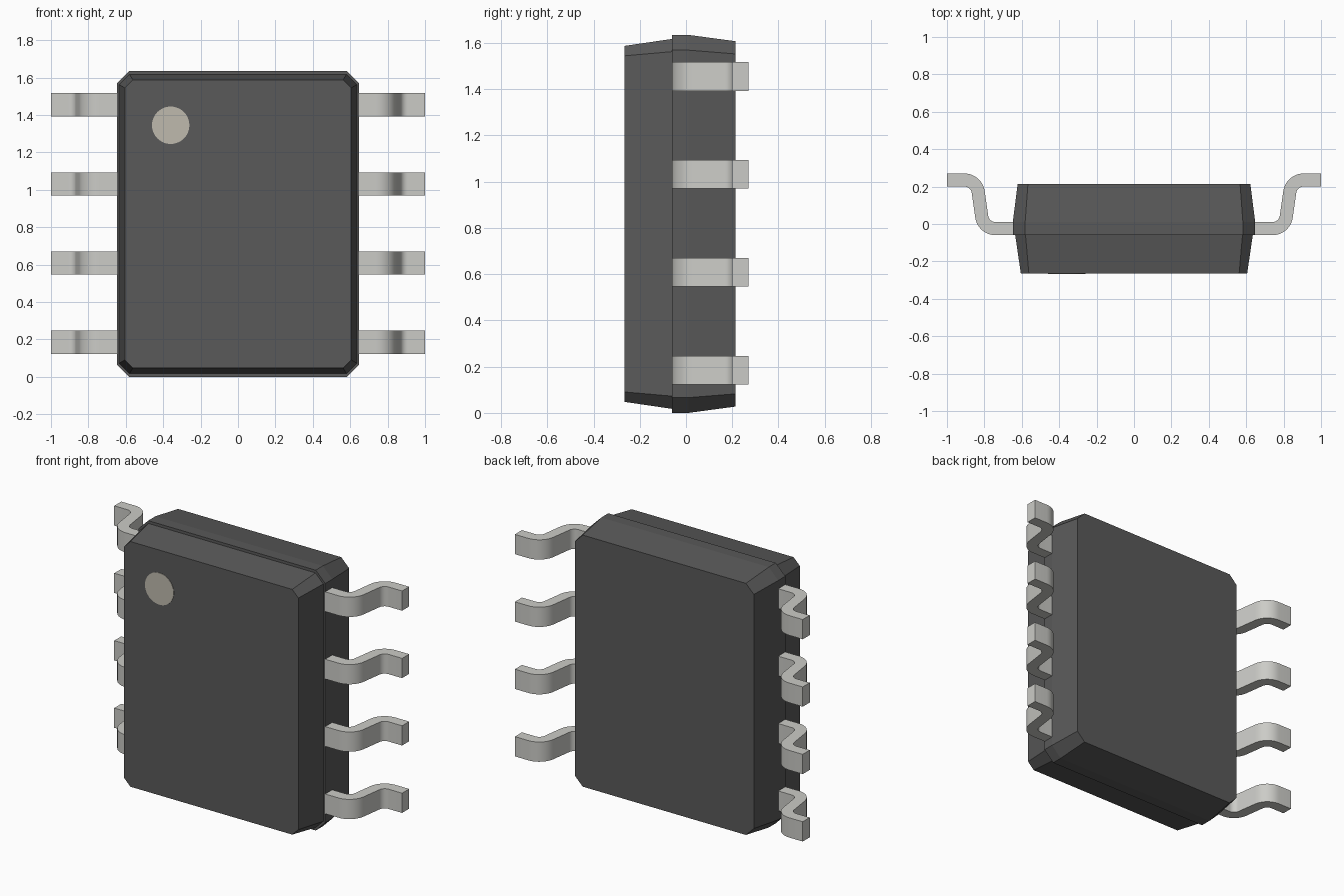
import bpy, bmesh, math
from mathutils import Vector

if "Cube" in bpy.data.objects:
    bpy.data.objects.remove(bpy.data.objects["Cube"])

MID_Z = 0.8175


def material(name, rgb):
    m = bpy.data.materials.new(name)
    m.diffuse_color = (*rgb, 1)
    m.use_nodes = True
    m.node_tree.nodes["Principled BSDF"].inputs["Base Color"].default_value = m.diffuse_color
    return m


DARK = material("dark_plastic", (0.10, 0.10, 0.10))
METAL = material("lead_metal", (0.60, 0.60, 0.57))
MARK = material("marker_grey", (0.52, 0.49, 0.42))


def finish(name, bm, mat):
    bmesh.ops.recalc_face_normals(bm, faces=bm.faces)
    mesh = bpy.data.meshes.new(name)
    bm.to_mesh(mesh)
    bm.free()
    mesh.materials.append(mat)
    ob = bpy.data.objects.new(name, mesh)
    bpy.context.collection.objects.link(ob)
    return ob


def loft(name, rings, mat):
    """Skin a list of closed point rings and cap both ends."""
    bm = bmesh.new()
    loops = [[bm.verts.new(p) for p in ring] for ring in rings]
    n = len(loops[0])
    for a, b in zip(loops, loops[1:]):
        for i in range(n):
            j = (i + 1) % n
            bm.faces.new((a[i], a[j], b[j], b[i]))
    bm.faces.new(loops[0])
    bm.faces.new(loops[-1])
    return finish(name, bm, mat)


def octagon(y, w, h, c):
    """Rectangle of half sizes w, h with corners cut by c."""
    pts = [(w, h - c), (w - c, h), (c - w, h), (-w, h - c),
           (-w, c - h), (c - w, -h), (w - c, -h), (w, c - h)]
    return [(x, y, z + MID_Z) for x, z in pts]


# Body halves: the back half is slightly larger, leaving a step at the seam
loft("body_front", [octagon(-0.265, 0.605, 0.77, 0.043),
                    octagon(-0.06, 0.635, 0.80, 0.055)], DARK)
loft("body_back", [octagon(-0.06, 0.648, 0.8175, 0.066),
                   octagon(0.01, 0.648, 0.8175, 0.066),
                   octagon(0.215, 0.622, 0.79, 0.055)], DARK)

# Lead path: straight, bend backwards, bend outwards, straight foot
TILT, R, T, STEPS = math.radians(8), 0.075, 0.035, 10
path = [(Vector((0.6, -0.025)), Vector((0, 1)))]
for k in range(STEPS + 1):
    a = -math.pi / 2 + (math.pi / 2 - TILT) * k / STEPS
    d = Vector((math.cos(a), math.sin(a)))
    path.append((Vector((0.74, 0.05)) + R * d, -d))
for k in range(STEPS + 1):
    a = math.pi - TILT - (math.pi / 2 - TILT) * k / STEPS
    d = Vector((math.cos(a), math.sin(a)))
    path.append((Vector((0.907, 0.16)) + R * d, d))
path.append((Vector((1.0, 0.235)), Vector((0, 1))))

# Four leads on each side
for side, label in ((1, "right"), (-1, "left")):
    for i in range(4):
        z = 0.185 + 0.4233 * i
        rings = []
        for p, n in path:
            a, b = p + T * n, p - T * n
            rings.append([(side * q.x, q.y, z + dz) for q, dz in
                          ((a, -0.062), (a, 0.062), (b, 0.062), (b, -0.062))])
        lead = loft(f"lead_{label}_{i + 1}", rings, METAL)
        bpy.ops.object.select_all(action='DESELECT')
        lead.select_set(True)
        bpy.context.view_layer.objects.active = lead
        bpy.ops.object.shade_smooth_by_angle(angle=math.radians(30))

# Round marker on the front face
circle = [(2 * math.pi * k / 48) for k in range(48)]
loft("corner_marker", [[(-0.36 + 0.1 * math.cos(a), y, 1.345 + 0.1 * math.sin(a))
                        for a in circle] for y in (-0.267, -0.262)], MARK)
